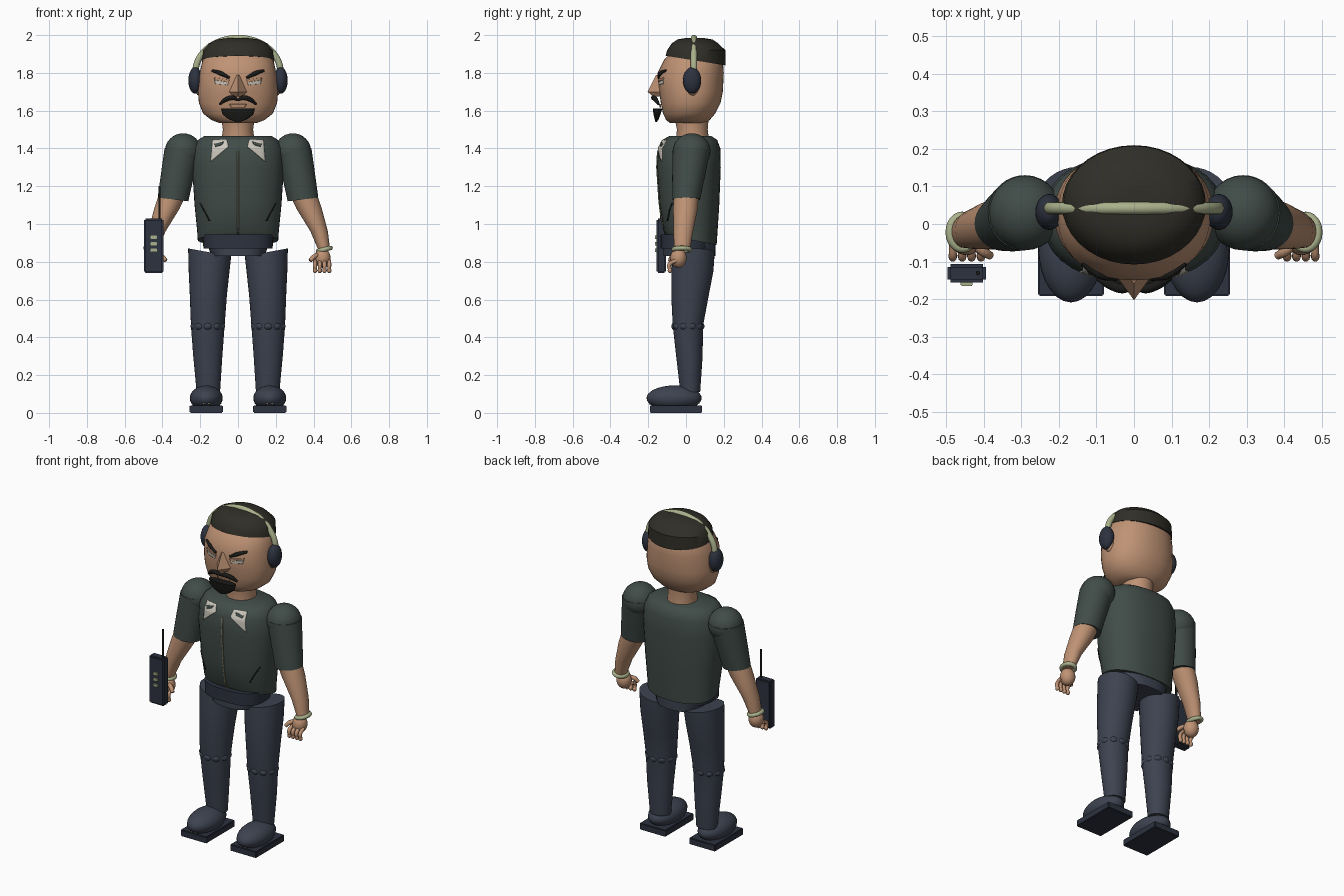
import bpy, bmesh
from math import sin, cos, pi, radians
from mathutils import Matrix, Vector
from mathutils.bvhtree import BVHTree

cube = bpy.data.objects.get("Cube")
if cube:
    bpy.data.objects.remove(cube, do_unlink=True)


def material(name, r, g, b):
    m = bpy.data.materials.new(name)
    m.use_nodes = True
    m.diffuse_color = (r, g, b, 1)
    m.node_tree.nodes["Principled BSDF"].inputs["Base Color"].default_value = (r, g, b, 1)
    return m


SKIN = material("skin", .52, .29, .175)
SHIRT = material("shirt green", .052, .072, .064)
PANTS = material("trouser navy", .046, .055, .08)
NAVY = material("dark navy", .026, .032, .05)
HAIR = material("hair", .029, .027, .02)
BLACK = material("black", .01, .01, .009)
SAGE = material("sage", .40, .44, .26)
CREAM = material("cream", .6, .57, .5)
TAN = material("zip tan", .2, .19, .12)


def finish(name, mesh, mat, mirror=False, thick=0):
    """Shade smooth with sharp edges kept, and place the object."""
    mesh.materials.clear()
    mesh.materials.append(mat)
    for p in mesh.polygons:
        p.use_smooth = True
        p.material_index = 0
    mesh.set_sharp_from_angle(angle=radians(40))
    ob = bpy.data.objects.new(name, mesh)
    bpy.context.scene.collection.objects.link(ob)
    if thick:
        ob.modifiers.new("thickness", 'SOLIDIFY').thickness = thick
    if mirror:
        ob.modifiers.new("mirror", 'MIRROR')
    return ob


def from_bm(name, bm, mat, mirror=False, thick=0):
    bmesh.ops.recalc_face_normals(bm, faces=bm.faces[:])
    mesh = bpy.data.meshes.new(name)
    bm.to_mesh(mesh)
    bm.free()
    return finish(name, mesh, mat, mirror, thick)


def loft(name, mat, rings, mirror=False, n=36, power=2.0, tilt_x=0, tilt_y=0):
    """Stack oval rings (z, centre x, x radius, front y, back y); tilts fade away from the first ring."""
    bm = bmesh.new()
    loops = []
    for i, (z, cx, rx, y0, y1) in enumerate(rings):
        loop = []
        k = 1 if i == 0 else 0
        for j in range(n):
            c, s = cos(2 * pi * j / n), sin(2 * pi * j / n)
            f = (abs(c) ** power + abs(s) ** power) ** (-1 / power)
            dx, dy = rx * c * f, (y1 - y0) / 2 * s * f
            loop.append(bm.verts.new((cx + dx, (y0 + y1) / 2 + dy, z + k * (tilt_x * dx + tilt_y * dy))))
        loops.append(loop)
    for a, b in zip(loops, loops[1:]):
        for j in range(n):
            bm.faces.new((a[j], a[(j + 1) % n], b[(j + 1) % n], b[j]))
    bm.faces.new(loops[0])
    bm.faces.new(loops[-1])
    return from_bm(name, bm, mat, mirror)


def ball(name, mat, centre, radii, mirror=False):
    bm = bmesh.new()
    m = Matrix.Translation(centre) @ Matrix.Diagonal((*radii, 1))
    bmesh.ops.create_uvsphere(bm, u_segments=28, v_segments=16, radius=1, matrix=m)
    return from_bm(name, bm, mat, mirror)


def box(name, mat, centre, size, mirror=False, bevel=0):
    bm = bmesh.new()
    m = Matrix.Translation(centre) @ Matrix.Diagonal((*size, 1))
    bmesh.ops.create_cube(bm, size=1, matrix=m)
    if bevel:
        bmesh.ops.bevel(bm, geom=bm.edges[:], offset=bevel, segments=2, affect='EDGES')
    return from_bm(name, bm, mat, mirror)


def tube(name, mat, points, radius, mirror=False, ends=1.0, cyclic=False):
    """Smooth tube through points; 'ends' scales the radius at both tips."""
    cu = bpy.data.curves.new(name, 'CURVE')
    cu.dimensions = '3D'
    cu.bevel_depth, cu.bevel_resolution, cu.use_fill_caps = radius, 4, True
    sp = cu.splines.new('BEZIER')
    sp.bezier_points.add(len(points) - 1)
    sp.use_cyclic_u = cyclic
    sp.resolution_u = 6
    for i, (bp, co) in enumerate(zip(sp.bezier_points, points)):
        bp.co = co
        bp.handle_left_type = bp.handle_right_type = 'AUTO'
        bp.radius = ends if i in (0, len(points) - 1) else 1
    temp = bpy.data.objects.new(name + " path", cu)
    mesh = bpy.data.meshes.new_from_object(temp)
    bpy.data.objects.remove(temp)
    bpy.data.curves.remove(cu)
    return finish(name, mesh, mat, mirror)


def front_of(ob):
    """Return a function giving the front surface point of a part at x, z."""
    me = ob.data
    tree = BVHTree.FromPolygons([v.co for v in me.vertices], [p.vertices for p in me.polygons])

    def find(x, z, lift=0.0):
        hit = tree.ray_cast(Vector((x, -1, z)), Vector((0, 1, 0)))[0]
        return Vector((x, (hit.y if hit else -.09) - lift, z))
    return find


def patch(name, mat, find, a, b, c, d, mirror=True, n=10):
    """Thin plate with corners a-b-c-d (x, z) wrapped on a front surface."""
    a, b, c, d = map(Vector, (a, b, c, d))
    bm = bmesh.new()
    grid = [[bm.verts.new(find(*a.lerp(b, i / n).lerp(d.lerp(c, i / n), j / n), .005))
             for j in range(n + 1)] for i in range(n + 1)]
    for i in range(n):
        for j in range(n):
            bm.faces.new((grid[i][j], grid[i + 1][j], grid[i + 1][j + 1], grid[i][j + 1]))
    return from_bm(name, bm, mat, mirror, thick=.006)


# Head, hair and neck
head = loft("head", SKIN, [(1.535, 0, .10, -.085, .10), (1.55, 0, .14, -.105, .125),
    (1.585, 0, .185, -.122, .155), (1.64, 0, .207, -.133, .183), (1.70, 0, .212, -.142, .195),
    (1.80, 0, .203, -.15, .2), (1.87, 0, .187, -.115, .195), (1.91, 0, .16, -.08, .17)], power=2.2)
loft("hair", HAIR, [(1.865, 0, .192, -.108, .21), (1.92, 0, .187, -.1, .208),
    (1.957, 0, .155, -.075, .17), (1.977, 0, .11, -.045, .14), (1.985, 0, .05, 0, .09)], tilt_y=-.16)
loft("neck", SKIN, [(1.42, 0, .09, -.055, .125), (1.5, 0, .08, -.048, .115), (1.56, 0, .088, -.06, .12)])
ball("ear", SKIN, (.207, .035, 1.73), (.022, .033, .05), True)

# Face
on_face = front_of(head)
loft("nose", SKIN, [(1.675, 0, .03, -.175, -.09), (1.70, 0, .052, -.203, -.06),
    (1.79, 0, .014, -.158, -.12)], n=4)
tube("eyebrow", BLACK, [on_face(x, z) for x, z in ((.045, 1.774), (.09, 1.797), (.137, 1.812))], .012, True, .6)
patch("eye", CREAM, on_face, (.05, 1.748), (.125, 1.762), (.12, 1.742), (.055, 1.736))
patch("eyelid", SKIN, on_face, (.045, 1.764), (.128, 1.775), (.125, 1.763), (.05, 1.753))
tube("moustache", BLACK, [(0, -.165, 1.656), (.03, -.172, 1.668), (.062, -.162, 1.66), (.097, -.145, 1.634)],
     .013, True, .5)
patch("lip", SKIN, on_face, (-.045, 1.635), (.045, 1.635), (.035, 1.618), (-.035, 1.618), False)
loft("goatee", BLACK, [(1.612, 0, .09, -.176, -.125), (1.58, 0, .082, -.172, -.135),
    (1.555, 0, .05, -.166, -.145), (1.54, 0, .012, -.162, -.154)])

# Headset
tube("headband", SAGE, [(.226 * cos(t * pi / 12), .042, 1.80 + .184 * sin(t * pi / 12)) for t in range(13)], .017)
ball("ear_cup", NAVY, (.226, .032, 1.76), (.037, .048, .07), True)

# Torso with jacket details
torso = loft("torso", SHIRT, [(.915, 0, .213, -.105, .162), (.96, 0, .216, -.118, .167),
    (1.1, 0, .23, -.14, .176), (1.3, 0, .243, -.153, .184), (1.4, 0, .235, -.148, .182),
    (1.445, 0, .212, -.125, .165), (1.465, 0, .18, -.09, .135)], power=2.3, tilt_y=-.2)
on_torso = front_of(torso)
patch("collar", CREAM, on_torso, (.06, 1.447), (.135, 1.445), (.145, 1.33), (.05, 1.41))
patch("collar_notch", SHIRT, lambda x, z, l: on_torso(x, z, l + .004), (.075, 1.437), (.125, 1.425),
      (.12, 1.41), (.085, 1.42))
patch("zip", TAN, on_torso, (-.004, 1.39), (.004, 1.39), (.004, .945), (-.004, .945), False)
patch("pocket_slit", BLACK, on_torso, (.205, 1.11), (.2, 1.11), (.148, 1.015), (.155, 1.015))

# Belt and hips
loft("belt", NAVY, [(.87, 0, .183, -.135, .13), (.945, 0, .188, -.135, .135)], power=2.8)
loft("hips", PANTS, [(.83, 0, .14, -.12, .155), (.91, 0, .17, -.12, .155)], power=2.6)

# Arms
ball("shoulder", SHIRT, (.29, .03, 1.385), (.097, .1, .095), True)
loft("sleeve", SHIRT, [(1.13, .344, .081, -.072, .075), (1.25, .322, .088, -.073, .1),
    (1.4, .292, .097, -.07, .13)], True, tilt_x=.12)
loft("forearm", SKIN, [(.86, .457, .031, -.063, .02), (.96, .43, .046, -.066, .038),
    (1.08, .377, .067, -.068, .062), (1.16, .344, .073, -.066, .068)], True)
tube("bracelet", SAGE, [(.457 + .033 * cos(t * pi / 4), -.022 + .043 * sin(t * pi / 4), .865 + .008 * cos(t * pi / 4))
     for t in range(8)], .012, True, cyclic=True)

# Hands
ball("palm", SKIN, (.447, -.04, .82), (.043, .043, .052), True)
for i in range(4):
    x = .408 + .025 * i
    tube("finger", SKIN, [(x, -.055, .805), (x, -.088, .785), (x, -.085, .755)], .011, True, .9)
    ball("fingertip", SKIN, (x, -.085, .754), (.012, .012, .014), True)
tube("thumb", SKIN, [(.43, -.055, .84), (.4, -.075, .825), (.382, -.085, .805)], .013, True, .8)

# Legs with knee folds
loft("leg", PANTS, [(.85, .15, .114, -.07, .152), (.75, .153, .108, -.078, .145), (.62, .157, .098, -.078, .12),
    (.46, .16, .089, -.07, .09), (.3, .16, .077, -.052, .088), (.11, .157, .062, -.03, .075)], True, tilt_x=.18)
for i in range(10):
    a = i * pi / 5 + pi / 10
    ball("knee_fold", PANTS, (.16 + .069 * cos(a), .01 + .062 * sin(a), .459), (.026, .026, .023), True)

# Shoes
ball("shoe", PANTS, (.168, -.063, .078), (.087, .146, .067), True)
box("sole", NAVY, (.168, -.053, .02), (.176, .277, .04), True, .004)
for x in (.155, .181):
    box("lace_tip", SAGE, (x, -.192, .048), (.008, .008, .008), True)

# Two-way radio
box("radio_body", NAVY, (-.446, -.131, .885), (.102, .05, .29), bevel=.008)
tube("radio_antenna", BLACK, [(-.416, -.131, 1.02), (-.416, -.131, 1.2)], .006)
for z in (.86, .895, .93):
    box("radio_button", SAGE, (-.446, -.159, z), (.032, .012, .018), bevel=.002)
